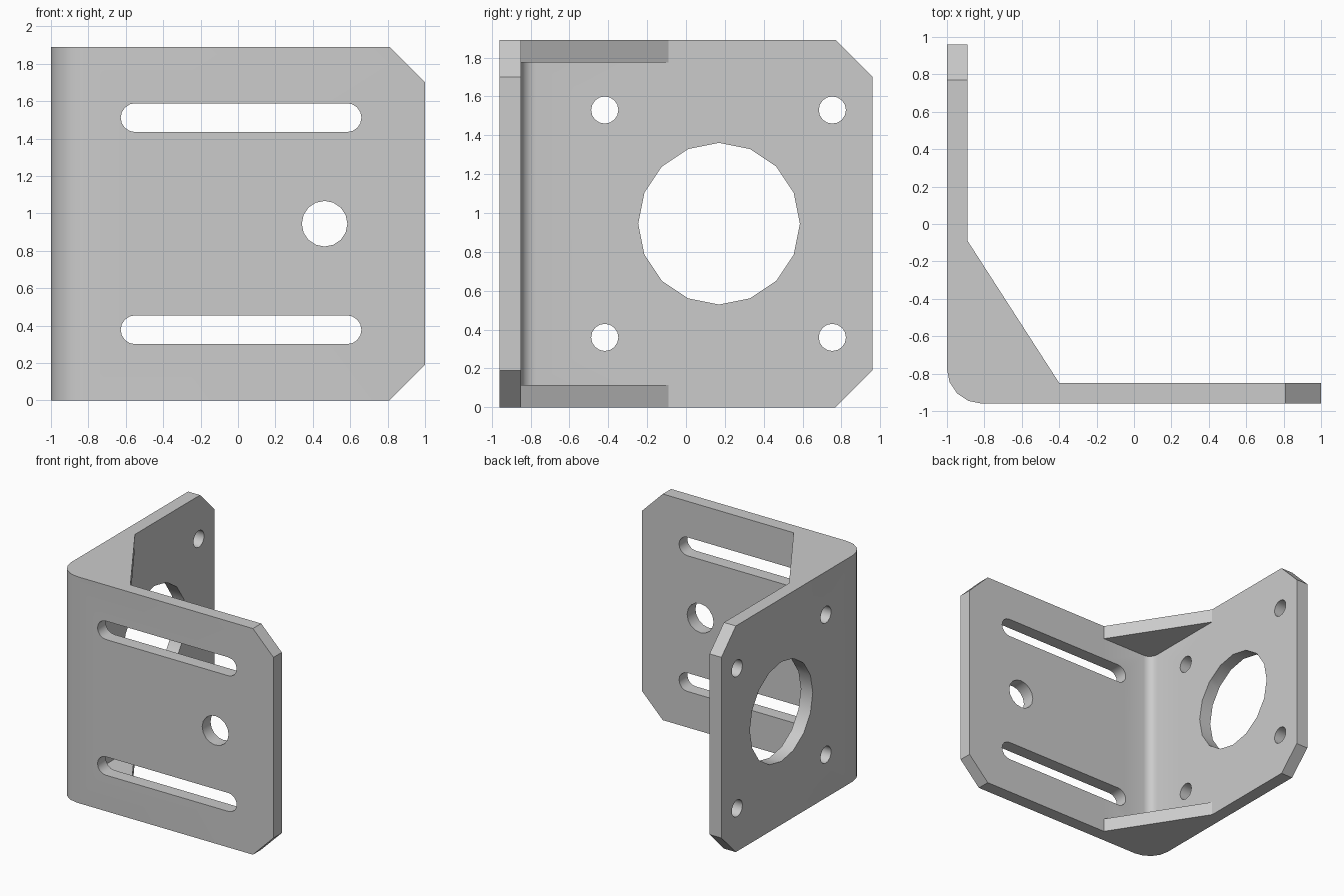
import bpy, bmesh
from math import sin, cos, pi, radians
from mathutils import Vector

cube = bpy.data.objects.get("Cube")
if cube:
    bpy.data.objects.remove(cube, do_unlink=True)

# Main dimensions
LEFT, RIGHT = -1.0, 1.0
FRONT, BACK = -0.96, 0.96
HEIGHT, SHEET = 1.89, 0.11
MID = HEIGHT / 2
CHAMFER, GUSSET = 0.19, 0.115
BEND = 0.185
IN_X, IN_Y = LEFT + SHEET, FRONT + SHEET


def arc(cx, cy, r, start, end, steps):
    """Points along an arc, angles in half turns."""
    angles = [pi * (start + (end - start) * i / steps) for i in range(steps + 1)]
    return [(cx + r * cos(a), cy + r * sin(a)) for a in angles]


def prism(bm, points, low, high, place):
    """Extrude a 2D outline between two depths; place maps (u, v, depth) to space."""
    face = bm.faces.new([bm.verts.new(place(u, v, low)) for u, v in points])
    shift = Vector(place(0, 0, high)) - Vector(place(0, 0, low))
    top = bmesh.ops.extrude_face_region(bm, geom=[face])["geom"]
    bmesh.ops.translate(bm, vec=shift, verts=[e for e in top if isinstance(e, bmesh.types.BMVert)])


def finish(name, bm):
    bmesh.ops.recalc_face_normals(bm, faces=bm.faces)
    mesh = bpy.data.meshes.new(name)
    bm.to_mesh(mesh)
    bm.free()
    obj = bpy.data.objects.new(name, mesh)
    bpy.context.collection.objects.link(obj)
    return obj


def cut(target, cutter):
    """Subtract the cutter, then remove it."""
    cutter.hide_render = True
    mod = target.modifiers.new("cut", "BOOLEAN")
    mod.operation, mod.solver, mod.object = "DIFFERENCE", "EXACT", cutter
    bpy.context.view_layer.objects.active = target
    bpy.ops.object.modifier_apply(modifier=mod.name)
    bpy.data.objects.remove(cutter, do_unlink=True)


def flat(u, v, d): return (u, v, d)
def on_front(u, v, d): return (u, d, v)
def on_side(u, v, d): return (d, u, v)


# Bent sheet, solid across the gusset corner at first
bend_x, bend_y = LEFT + BEND, FRONT + BEND
gusset_ends = [(-0.4, IN_Y), (IN_X, -0.09)]
outline = arc(bend_x, bend_y, BEND, 1, 1.5, 4) + [
    (RIGHT, FRONT), (RIGHT, IN_Y)] + gusset_ends + [(IN_X, BACK), (LEFT, BACK)]
bm = bmesh.new()
prism(bm, outline, 0, HEIGHT, flat)
bracket = finish("bracket", bm)

# Hollow between the two gussets, with a rounded inner bend
bm = bmesh.new()
hollow = arc(bend_x, bend_y, BEND - SHEET, 1, 1.5, 4) + [
    gusset_ends[0], (0, 0), gusset_ends[1]]
prism(bm, hollow, GUSSET, HEIGHT - GUSSET, flat)
cut(bracket, finish("hollow_cutter", bm))

# Openings and clipped corners
bm = bmesh.new()
front_depth = (FRONT - 0.1, IN_Y + 0.04)
side_depth = (LEFT - 0.1, IN_X + 0.04)


def hole(u, v, r, depth, place):
    prism(bm, arc(u, v, r, 0, 2, 16)[:-1], *depth, place)


for s in (-1, 1):
    # Long slots in the front plate
    z, r = MID + s * 0.567, 0.077
    slot = arc(0.583, z, r, -0.5, 0.5, 8) + arc(-0.55, z, r, 0.5, 1.5, 8)
    prism(bm, slot, *front_depth, on_front)
    # Mounting holes in the side plate
    for y in (-0.418, 0.753):
        hole(y, MID + s * 0.585, 0.07, side_depth, on_side)
    # Corner clips on both plates
    for end, depth, place in ((RIGHT, front_depth, on_front), (BACK, side_depth, on_side)):
        edge, over = MID + s * MID, 0.1
        clip = [(end - CHAMFER - over, edge + s * over),
                (end + over, edge + s * over),
                (end + over, edge - s * (CHAMFER + over))]
        prism(bm, clip, *depth, place)
hole(0.463, MID, 0.122, front_depth, on_front)
hole(0.17, MID, 0.416, side_depth, on_side)
cut(bracket, finish("opening_cutter", bm))

# Plain grey metal
metal = bpy.data.materials.new("grey_metal")
metal.use_nodes = True
grey = (0.6, 0.6, 0.6, 1)
metal.diffuse_color = grey
metal.node_tree.nodes["Principled BSDF"].inputs["Base Color"].default_value = grey
bracket.data.materials.clear()
bracket.data.materials.append(metal)

bpy.ops.object.select_all(action="DESELECT")
bracket.select_set(True)
bpy.context.view_layer.objects.active = bracket
bpy.ops.object.shade_smooth_by_angle(angle=radians(30))
